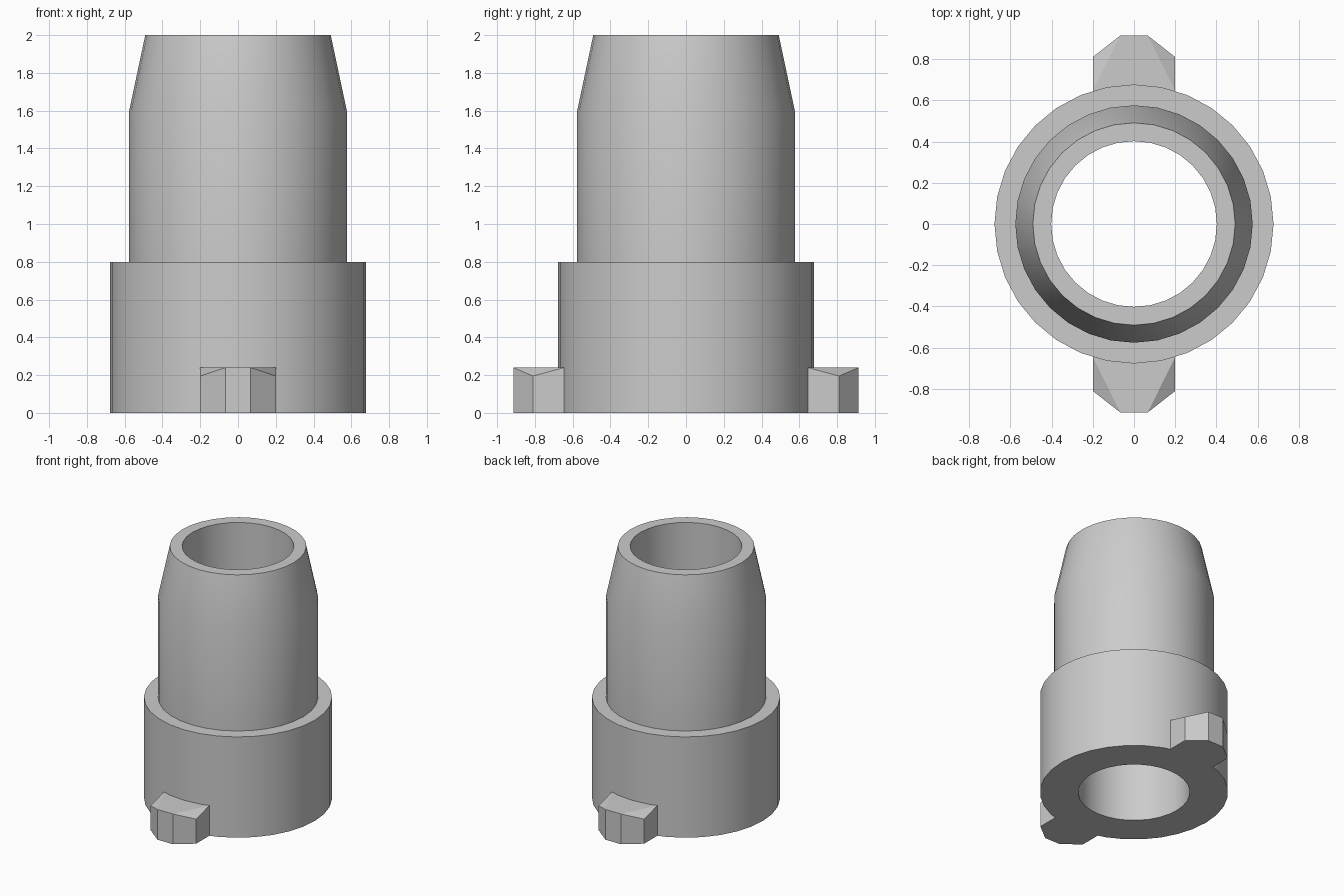
import bpy, bmesh, math

cube = bpy.data.objects.get("Cube")
if cube:
    bpy.data.objects.remove(cube, do_unlink=True)

SIDES = 32

grey = bpy.data.materials.new("light_grey")
grey.use_nodes = True
colour = (0.6, 0.6, 0.6, 1)
grey.diffuse_color = colour
grey.node_tree.nodes["Principled BSDF"].inputs["Base Color"].default_value = colour


def finish(name, bm):
    bmesh.ops.recalc_face_normals(bm, faces=bm.faces)
    mesh = bpy.data.meshes.new(name)
    bm.to_mesh(mesh)
    bm.free()
    mesh.materials.append(grey)
    obj = bpy.data.objects.new(name, mesh)
    bpy.context.collection.objects.link(obj)
    return obj


# Stepped tube: closed (radius, height) section turned around z
section = [(0.402, 0), (0.677, 0), (0.677, 0.8), (0.576, 0.8),
           (0.576, 1.6), (0.491, 2), (0.402, 2)]
bm = bmesh.new()
rings = []
for i in range(SIDES):
    a = math.tau * i / SIDES
    rings.append([bm.verts.new((r * math.cos(a), r * math.sin(a), z)) for r, z in section])
for i, ring in enumerate(rings):
    following = rings[(i + 1) % SIDES]
    for j in range(len(section)):
        k = (j + 1) % len(section)
        bm.faces.new((ring[j], following[j], following[k], ring[k]))
tube = finish("stepped_tube", bm)
bpy.ops.object.select_all(action='DESELECT')
tube.select_set(True)
bpy.context.view_layer.objects.active = tube
bpy.ops.object.shade_smooth_by_angle(angle=math.radians(30))

# Locking lugs: chamfered plan with the two side corners dipped on top
plan = [(-0.2, 0.645, 0.24), (0.2, 0.645, 0.24), (0.2, 0.81, 0.195),
        (0.067, 0.914, 0.24), (-0.067, 0.914, 0.24), (-0.2, 0.81, 0.195)]
for name, side in (("front_lug", -1), ("back_lug", 1)):
    bm = bmesh.new()
    low = [bm.verts.new((x, side * y, 0)) for x, y, z in plan]
    top = [bm.verts.new((x, side * y, z)) for x, y, z in plan]
    bm.faces.new(low)
    for i in range(len(plan)):
        k = (i + 1) % len(plan)
        bm.faces.new((low[i], low[k], top[k], top[i]))
    for corners in ((0, 1, 3, 4), (1, 2, 3), (0, 4, 5)):
        bm.faces.new([top[c] for c in corners])
    finish(name, bm)
